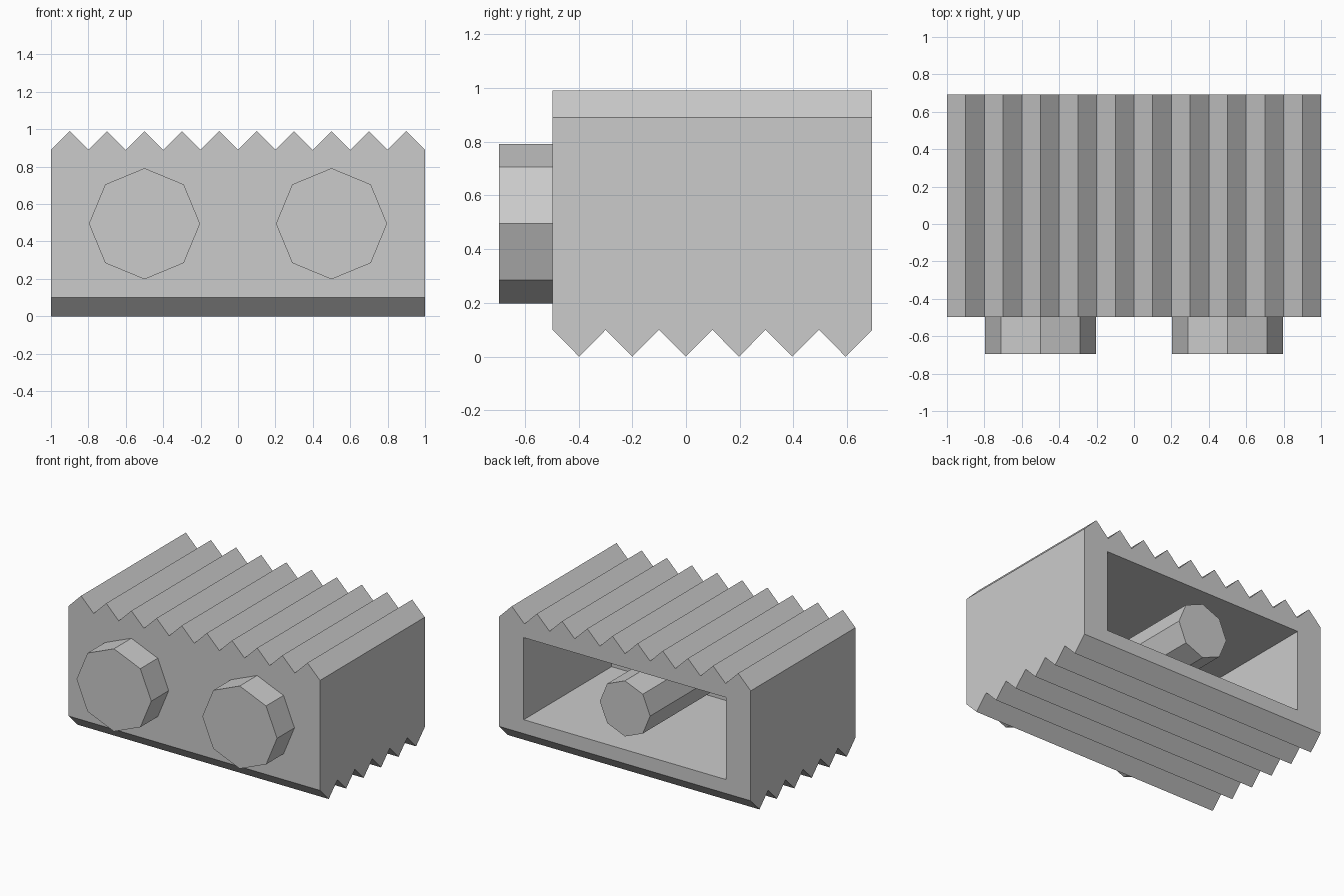
import bpy, bmesh
from math import pi, sin, cos

cube = bpy.data.objects.get("Cube")
if cube:
    bpy.data.objects.remove(cube, do_unlink=True)

grey = bpy.data.materials.new("light grey")
grey.use_nodes = True
COLOUR = (0.6, 0.6, 0.6, 1)
grey.diffuse_color = COLOUR
grey.node_tree.nodes["Principled BSDF"].inputs["Base Color"].default_value = COLOUR

FRONT, BACK = -0.497, 0.693
LOW, HIGH, TOOTH = 0.1, 0.89, 0.1
MID = 0.495


def prism(name, profile, axis, start, end):
    """Extrude a flat profile along x or y between two positions."""
    bm = bmesh.new()
    place = (lambda u, v: (start, u, v)) if axis == "x" else (lambda u, v: (u, start, v))
    face = bm.faces.new([bm.verts.new(place(u, v)) for u, v in profile])
    grown = bmesh.ops.extrude_face_region(bm, geom=[face])["geom"]
    step = (end - start, 0, 0) if axis == "x" else (0, end - start, 0)
    bmesh.ops.translate(bm, vec=step, verts=[g for g in grown if isinstance(g, bmesh.types.BMVert)])
    bmesh.ops.recalc_face_normals(bm, faces=bm.faces)
    mesh = bpy.data.meshes.new(name)
    bm.to_mesh(mesh)
    bm.free()
    mesh.materials.append(grey)
    obj = bpy.data.objects.new(name, mesh)
    bpy.context.collection.objects.link(obj)
    return obj


def zigzag(start, end, count, base, height):
    """Row of triangular teeth from start to end."""
    step = (end - start) / (2 * count)
    return [(start + i * step, base + height * (i % 2)) for i in range(2 * count + 1)]


def octagon(x, z, radius):
    return [(x + radius * cos(i * pi / 4), z + radius * sin(i * pi / 4)) for i in range(8)]


def combine(target, cutter, operation):
    """Apply a boolean and discard the helper."""
    cutter.hide_render = True
    mod = target.modifiers.new("cut", "BOOLEAN")
    mod.operation, mod.solver, mod.object = operation, "EXACT", cutter
    bpy.context.view_layer.objects.active = target
    bpy.ops.object.modifier_apply(modifier=mod.name)
    bpy.data.objects.remove(cutter, do_unlink=True)


# Body: ridges along the depth on top, ridges across the width underneath
body = prism("body", zigzag(-1, 1, 10, HIGH, TOOTH) + [(1, -0.5), (-1, -0.5)], "y", FRONT, BACK)
underside = prism("underside_cutter",
                  zigzag(FRONT, BACK, 6, LOW, -TOOTH) + [(BACK, 1.5), (FRONT, 1.5)],
                  "x", -1.5, 1.5)
# Widen the helper's flat ends so they clear the body's front and back
for v in underside.data.vertices:
    if v.co.y < FRONT + 0.001:
        v.co.y -= 0.01
        v.co.z += 0.01 if v.co.z < 1 else 0
    elif v.co.y > BACK - 0.001:
        v.co.y += 0.01
        v.co.z += 0.01 if v.co.z < 1 else 0
combine(body, underside, "INTERSECT")

# Cavity open at the back
cavity = prism("cavity_cutter", [(-0.805, 0.2), (0.805, 0.2), (0.805, 0.79), (-0.805, 0.79)],
               "y", -0.305, 1)
combine(body, cavity, "DIFFERENCE")

# Front studs and the inner peg
for side, x in (("right", -0.5), ("left", 0.5)):
    prism(side + "_stud", octagon(x, MID, 0.297), "y", -0.695, FRONT)
prism("inner_peg", octagon(0, MID, 0.2), "y", -0.305, BACK)
